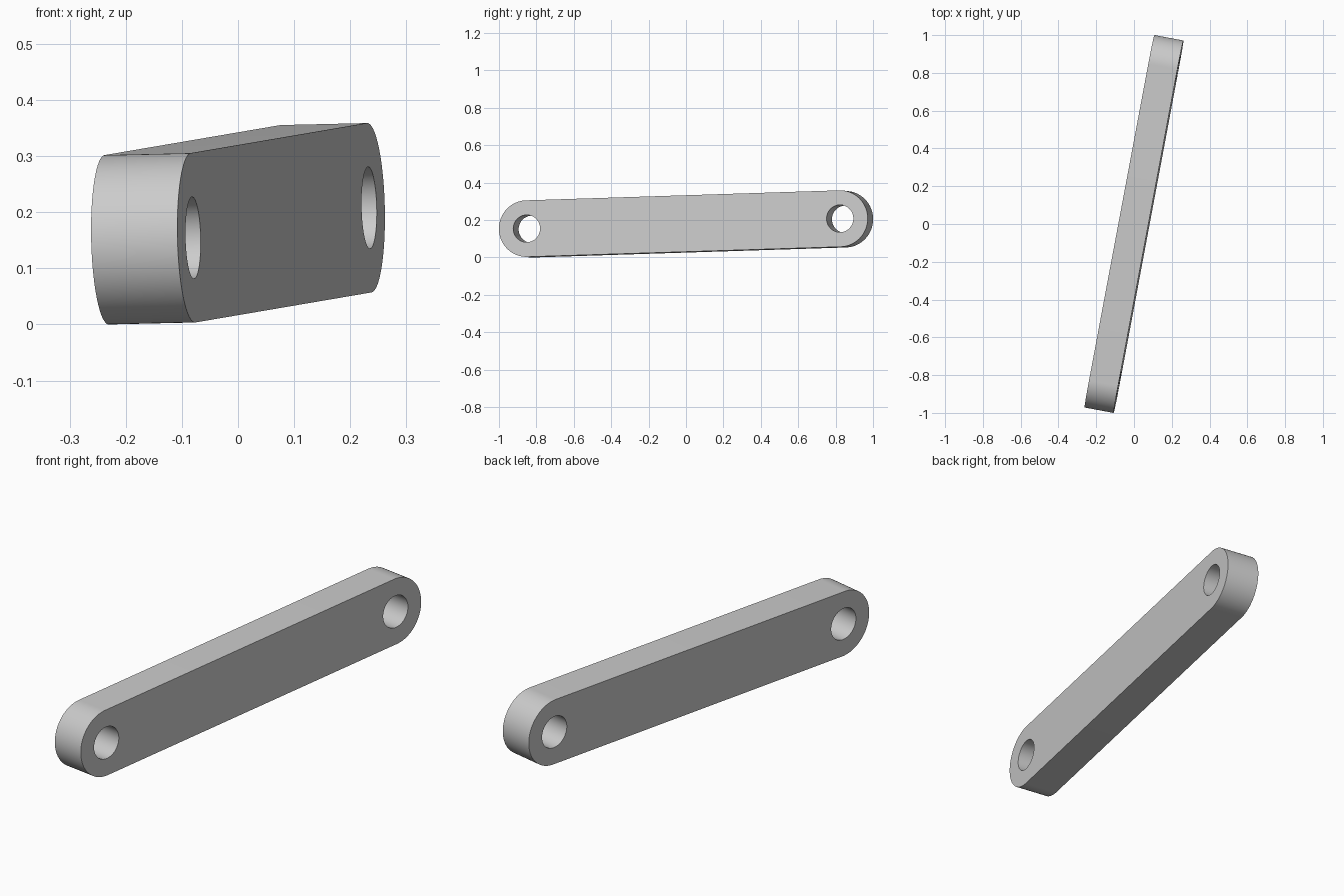
import bpy
import bmesh
from math import cos, sin, pi, radians
from mathutils import Matrix, Vector

cube = bpy.data.objects.get("Cube")
if cube:
    bpy.data.objects.remove(cube, do_unlink=True)

SPACING = 1.705      # between the two hole centres
END_RADIUS = 0.151
HOLE_RADIUS = 0.073
THICKNESS = 0.1565
YAW, PITCH, ROLL = radians(10.65), radians(1.8), radians(1.3)
STEPS = 48

# Single grey material
grey = bpy.data.materials.new("light_grey")
grey.use_nodes = True
colour = (0.6, 0.6, 0.6, 1)
grey.diffuse_color = colour
grey.node_tree.nodes["Principled BSDF"].inputs["Base Color"].default_value = colour


def arc(centre, radius, start, sweep, count):
    return [(centre + radius * cos(start + sweep * i / count),
             radius * sin(start + sweep * i / count)) for i in range(count + 1)]


def add_loop(bm, points):
    verts = [bm.verts.new((x, y, -THICKNESS / 2)) for x, y in points]
    return [bm.edges.new((v, verts[i - 1])) for i, v in enumerate(verts)]


# Rounded bar outline with a hole near each end
half = SPACING / 2
bm = bmesh.new()
edges = add_loop(bm, arc(half, END_RADIUS, -pi / 2, pi, STEPS)
                 + arc(-half, END_RADIUS, pi / 2, pi, STEPS))
for centre in (-half, half):
    edges += add_loop(bm, arc(centre, HOLE_RADIUS, 0, 2 * pi, STEPS)[:-1])
bmesh.ops.triangle_fill(bm, use_beauty=True, use_dissolve=False, edges=edges)

# Give the outline its thickness
result = bmesh.ops.extrude_face_region(bm, geom=bm.faces[:], use_keep_orig=True)
top = [g for g in result["geom"] if isinstance(g, bmesh.types.BMVert)]
bmesh.ops.translate(bm, vec=(0, 0, THICKNESS), verts=top)
bmesh.ops.recalc_face_normals(bm, faces=bm.faces[:])

# Tilt the bar: local x runs along it, local z through its thickness
normal = Vector((cos(YAW) * cos(ROLL), -sin(YAW) * cos(ROLL), sin(ROLL)))
along = Vector((sin(YAW) * cos(PITCH), cos(YAW) * cos(PITCH), sin(PITCH)))
along = (along - normal * along.dot(normal)).normalized()
side = normal.cross(along)
bm.transform(Matrix((along, side, normal)).transposed().to_4x4())

# Rest it on the ground
lowest = min(v.co.z for v in bm.verts)
bmesh.ops.translate(bm, vec=(0, 0, -lowest), verts=bm.verts[:])

mesh = bpy.data.meshes.new("link_bar")
bm.to_mesh(mesh)
bm.free()
mesh.materials.append(grey)
bar = bpy.data.objects.new("link_bar", mesh)
bpy.context.collection.objects.link(bar)
bpy.ops.object.select_all(action="DESELECT")
bar.select_set(True)
bpy.context.view_layer.objects.active = bar
bpy.ops.object.shade_smooth_by_angle(angle=radians(30))
